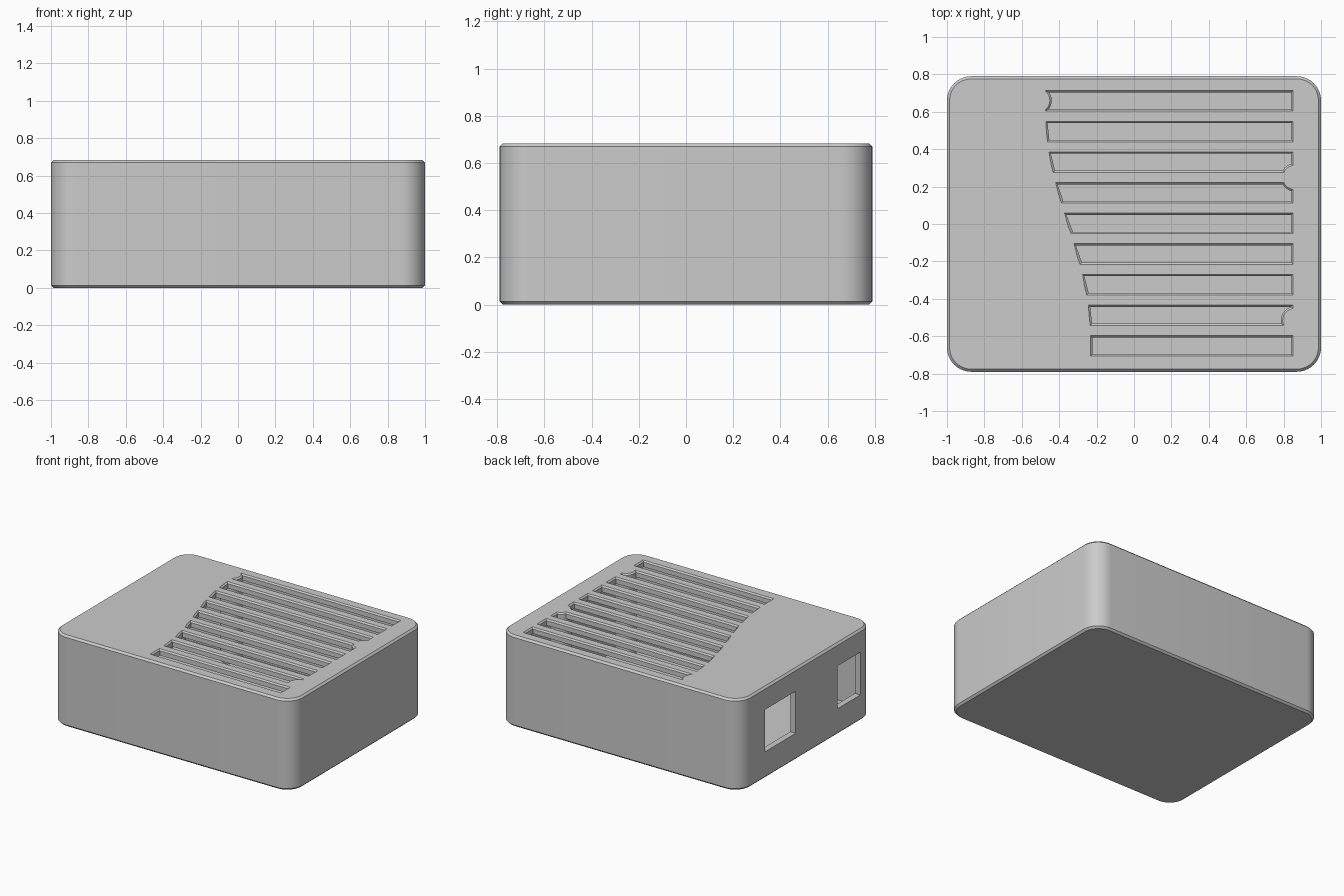
import bpy, bmesh, math

if "Cube" in bpy.data.objects:
    bpy.data.objects.remove(bpy.data.objects["Cube"], do_unlink=True)

W, D, H = 1.0, 0.79, 0.683     # half width, half depth, height
WALL, RADIUS, EDGE = 0.045, 0.13, 0.014
LIP = 0.01                     # chamfer round the vents
BOSS = 0.075
POSTS = [(0.86, 0.249), (0.86, -0.516), (-0.515, 0.66), (-0.566, -0.655)]

grey = bpy.data.materials.new("matte grey")
grey.use_nodes = True
colour = (0.6, 0.6, 0.6, 1)
grey.diffuse_color = colour
grey.node_tree.nodes["Principled BSDF"].inputs["Base Color"].default_value = colour


def loft(bm, rings):
    """Skin a closed solid through rings of points, bottom to top."""
    loops = [[bm.verts.new(p) for p in ring] for ring in rings]
    n = len(loops[0])
    for a, b in zip(loops, loops[1:]):
        for i in range(n):
            j = (i + 1) % n
            bm.faces.new((a[i], a[j], b[j], b[i]))
    bm.faces.new(loops[0][::-1])
    bm.faces.new(loops[-1])


def make(name, solids):
    bm = bmesh.new()
    for rings in solids:
        loft(bm, rings)
    bmesh.ops.recalc_face_normals(bm, faces=bm.faces)
    mesh = bpy.data.meshes.new(name)
    bm.to_mesh(mesh)
    bm.free()
    mesh.materials.append(grey)
    obj = bpy.data.objects.new(name, mesh)
    bpy.context.collection.objects.link(obj)
    return obj


def cut(target, cutter):
    mod = target.modifiers.new("cut", "BOOLEAN")
    mod.operation, mod.solver, mod.object = "DIFFERENCE", "EXACT", cutter
    bpy.context.view_layer.objects.active = target
    bpy.ops.object.modifier_apply(modifier=mod.name)
    bpy.data.objects.remove(cutter, do_unlink=True)


def rounded(inset, z, seg=10):
    r = RADIUS - inset
    pts = []
    for q, (sx, sy) in enumerate([(1, 1), (-1, 1), (-1, -1), (1, -1)]):
        for i in range(seg + 1):
            a = math.pi / 2 * (q + i / seg)
            pts.append((sx * (W - RADIUS) + r * math.cos(a),
                        sy * (D - RADIUS) + r * math.sin(a), z))
    return pts


def circle(x, y, r, z, n=32):
    return [(x + r * math.cos(math.tau * i / n),
             y + r * math.sin(math.tau * i / n), z) for i in range(n)]


def box(x0, x1, y0, y1, z0, z1):
    return [[(x0, y0, z), (x1, y0, z), (x1, y1, z), (x0, y1, z)] for z in (z0, z1)]


def vent_end(y):
    """Wavy left border of the vents."""
    t = max(-1, min(1, y / 0.6))
    return -0.353 - 0.12 * math.sin(math.pi / 2 * t)


def vent_ring(yc, grow, z):
    lo, hi, half = yc - 0.055, yc + 0.055, 0.045 + grow
    left, right = LIP - grow, 0.84 + grow
    return [(vent_end(lo) + left, yc - half, z), (right, yc - half, z),
            (right, yc + half, z), (vent_end(hi) + left, yc + half, z)]


# Chamfered, hollow case
case = make("case", [[rounded(EDGE, 0), rounded(0, EDGE),
                      rounded(0, H - EDGE), rounded(EDGE, H)]])
cut(case, make("cavity", [box(WALL - W, W - WALL, WALL - D, D - WALL, WALL, H - WALL)]))

# Two port openings in the side wall
cut(case, make("ports", [box(-1.1, -0.9, 0.13, 0.494, 0.2, 0.515),
                         box(-1.1, -0.9, -0.635, -0.365, 0.195, 0.515)]))

# Nine vents with chamfered rims, kept clear of the screw posts
levels = [(0, H - 2 * WALL), (0, H - LIP), (2 * LIP, H + LIP)]
vents = make("vents", [[vent_ring(0.658 - 0.1637 * k, g, z) for g, z in levels]
                       for k in range(9)])
keep = [(0, H - 3 * WALL), (0, H - LIP), (3 * LIP, H + 2 * LIP)]
cut(vents, make("post_keepouts", [[circle(x, y, BOSS - g, z) for g, z in keep]
                                  for x, y in POSTS]))
cut(case, vents)

# Screw posts inside the case
posts = make("screw_posts", [[circle(x, y, BOSS - 0.001, z)
                              for z in (WALL / 2, H - 1.5 * LIP)] for x, y in POSTS])

for obj in (case, posts):
    bpy.ops.object.select_all(action="DESELECT")
    obj.select_set(True)
    bpy.context.view_layer.objects.active = obj
    bpy.ops.object.shade_smooth_by_angle(angle=math.radians(30))
